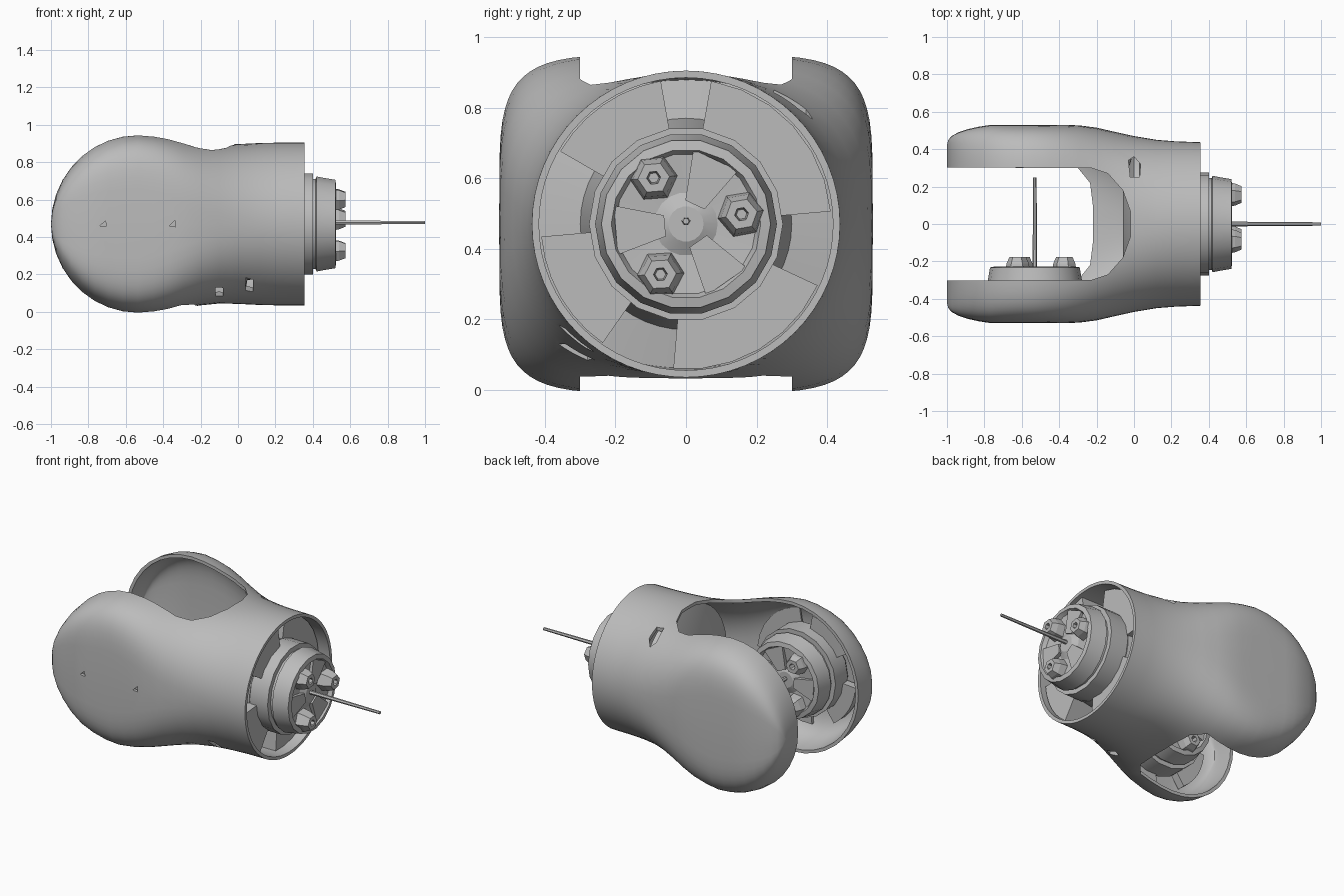
import bpy, bmesh, math
from mathutils import Matrix

if "Cube" in bpy.data.objects:
    bpy.data.objects.remove(bpy.data.objects["Cube"])

grey = bpy.data.materials.new("plain grey")
grey.use_nodes = True
colour = (0.5, 0.5, 0.5, 1)
grey.diffuse_color = colour
grey.node_tree.nodes["Principled BSDF"].inputs["Base Color"].default_value = colour

MID = 0.47
PIVOT = -0.535


def make(name, bm, matrix=None, angle=None):
    bmesh.ops.remove_doubles(bm, verts=bm.verts, dist=1e-5)
    bmesh.ops.recalc_face_normals(bm, faces=bm.faces)
    if matrix:
        bm.transform(matrix)
    mesh = bpy.data.meshes.new(name)
    bm.to_mesh(mesh)
    bm.free()
    mesh.materials.append(grey)
    ob = bpy.data.objects.new(name, mesh)
    bpy.context.collection.objects.link(ob)
    if angle:
        smooth(ob, angle)
    return ob


def smooth(ob, angle):
    bpy.ops.object.select_all(action="DESELECT")
    ob.select_set(True)
    bpy.context.view_layer.objects.active = ob
    bpy.ops.object.shade_smooth_by_angle(angle=math.radians(angle))


def loft(bm, rings, closed=True):
    rows = [[bm.verts.new(p) for p in ring] for ring in rings]
    n = len(rows[0])
    for a, b in zip(rows, rows[1:]):
        for i in range(n):
            bm.faces.new((a[i], a[(i + 1) % n], b[(i + 1) % n], b[i]))
    if closed:
        bm.faces.new(rows[0])
        bm.faces.new(rows[-1])


def circle(r, h, n, cx=0, cy=0, turn=0.0):
    return [(cx + r * math.cos(turn + math.tau * i / n),
             cy + r * math.sin(turn + math.tau * i / n), h) for i in range(n)]


def prism(bm, outline, z0, z1):
    loft(bm, [[(x, y, z) for x, y in outline] for z in (z0, z1)])


def power(v, e):
    return math.copysign(abs(v) ** e, v)


# Shell: rounded sections along x, from flat forked end to round barrel
# x, half width, half height, squareness
sections = []
for t in range(10):
    a = math.pi * t / 18
    x = PIVOT - 0.465 * math.cos(a)
    sections.append((x, 0.42 + 0.11 * min(1, (math.sin(a) * 1.15)) ** 0.8,
                     0.48 * math.sin(a), 5))
sections += [(-0.45, 0.53, 0.475, 4.6), (-0.37, 0.53, 0.464, 4.1),
             (-0.29, 0.527, 0.449, 3.5), (-0.2, 0.515, 0.435, 2.9),
             (-0.1, 0.492, 0.425, 2.5), (0, 0.47, 0.427, 2.22),
             (0.12, 0.45, 0.433, 2.05), (0.22, 0.442, 0.435, 2),
             (0.355, 0.437, 0.435, 2)]
bm = bmesh.new()
rings = []
for x, w, h, e in sections:
    angles = [math.tau * i / 64 for i in range(64)]
    rings.append([(x, w * power(math.cos(a), 2 / e),
                   MID + h * power(math.sin(a), 2 / e)) for a in angles])
loft(bm, rings, closed=False)
shell = make("fork_shell", bm)
solid = shell.modifiers.new("thickness", "SOLIDIFY")
solid.thickness = 0.02
solid.offset = -1

# Cutters: fork slot (deeper on top), vent notches, small cheek holes
cutters = []


def cutter(outline, z0, z1, matrix=None):
    bm = bmesh.new()
    prism(bm, outline, z0, z1)
    ob = make("slot_cutter", bm, matrix)
    ob.hide_render = True
    cutters.append(ob)


def mirrored(half):
    return half + [(x, -y) for x, y in reversed(half)]


cutter(mirrored([(-1.2, 0.302), (-0.23, 0.3), (-0.14, 0.27),
                 (-0.06, 0.18), (-0.02, 0.07)]), MID, 1.2)
cutter(mirrored([(-1.2, 0.302), (-0.3, 0.3), (-0.235, 0.22), (-0.22, 0.1)]),
       -0.2, MID + 0.001)
cutter([(-0.03, 0.34), (0, 0.36), (0.035, 0.32), (0.03, 0.25), (-0.02, 0.25)], 0.6, 1)
for x in (-0.1, 0.06):
    cutter([(x - 0.02, -0.36), (x + 0.02, -0.34), (x + 0.02, -0.26), (x - 0.02, -0.28)],
           -0.1, 0.3)
for x in (-0.72, -0.35):
    cutter([(x - 0.018, MID - 0.01), (x + 0.015, MID - 0.015), (x + 0.012, MID + 0.018)],
           0.45, 0.6, Matrix.Rotation(math.pi / 2, 4, "X"))
for c in cutters:
    cut = shell.modifiers.new("cut", "BOOLEAN")
    cut.operation = "DIFFERENCE"
    cut.solver = "EXACT"
    cut.object = c
deps = bpy.context.evaluated_depsgraph_get()
baked = bpy.data.meshes.new_from_object(shell.evaluated_get(deps))
shell.modifiers.clear()
shell.data = baked
for c in cutters:
    bpy.data.objects.remove(c)
smooth(shell, 32)


# Hub: stepped drum with dished face, three lugs, ribs, spindle and outer blocks
def hub(prefix, matrix, reach, depth):
    bm = bmesh.new()
    profile = [(0.265, 0.262), (0.275, 0.28), (0.275, 0.4), (0.245, 0.4), (0.245, 0.415),
               (0.258, 0.42), (0.25, 0.46), (0.24, 0.52), (0.212, 0.525),
               (0.2, 0.5), (0.09, 0.49), (0.05, 0.51)]
    loft(bm, [circle(r, h, 18) for r, h in profile])
    make(prefix + "_drum", bm, matrix, 25)
    bm = bmesh.new()
    for deg in (125, 10, 243):
        a = math.radians(deg)
        cx, cy = 0.16 * math.cos(a), 0.16 * math.sin(a)
        loft(bm, [circle(r, h, 6, cx, cy, a) for r, h in
                  ((0.07, 0.48), (0.06, 0.54), (0.045, 0.575), (0.02, 0.575), (0.015, 0.54))])
    make(prefix + "_lugs", bm, matrix)
    bm = bmesh.new()
    for deg in (65, 185, 305):
        spin = Matrix.Rotation(math.radians(deg), 4, "Z")
        start = len(bm.verts)
        prism(bm, [(0.06, -0.03), (0.2, -0.07), (0.2, 0.07), (0.06, 0.03)], 0.48, 0.515)
        bm.verts.ensure_lookup_table()
        bmesh.ops.transform(bm, matrix=spin, verts=bm.verts[start:])
    make(prefix + "_face_ribs", bm, matrix)
    bm = bmesh.new()
    loft(bm, [circle(0.013, 0.48, 6, 0, 0.008), circle(0.009, 1.0, 6, 0, 0.008)])
    make(prefix + "_spindle", bm, matrix)
    bm = bmesh.new()
    for first, span, top in ((5, 75, 0.28), (100, 50, 0.33), (185, 50, 0.32), (265, 70, 0.29)):
        steps = [math.radians(first + span * k / 6) for k in range(7)]
        outline = [(reach * math.cos(a), reach * math.sin(a)) for a in steps]
        outline += [(0.26 * math.cos(a), 0.26 * math.sin(a)) for a in reversed(steps)]
        prism(bm, outline, depth, top)
    make(prefix + "_mounting_blocks", bm, matrix)


# Local z becomes the hub axis
along_x = Matrix(((0, 0, 1, 0), (1, 0, 0, 0), (0, 1, 0, MID), (0, 0, 0, 1)))
along_y = Matrix(((1, 0, 0, -0.53), (0, 0, 1, -0.752), (0, 1, 0, MID), (0, 0, 0, 1)))
hub("end_hub", along_x, 0.412, 0.1)
hub("cheek_hub", along_y, 0.36, 0.27)

# Bulkhead and hub support inside the barrel
bm = bmesh.new()
loft(bm, [circle(r, h, 48) for r, h in ((0.2, -0.06), (0.41, 0.0), (0.418, 0.03),
                                        (0.3, 0.05), (0.27, 0.27))])
make("bulkhead", bm, along_x, 30)
